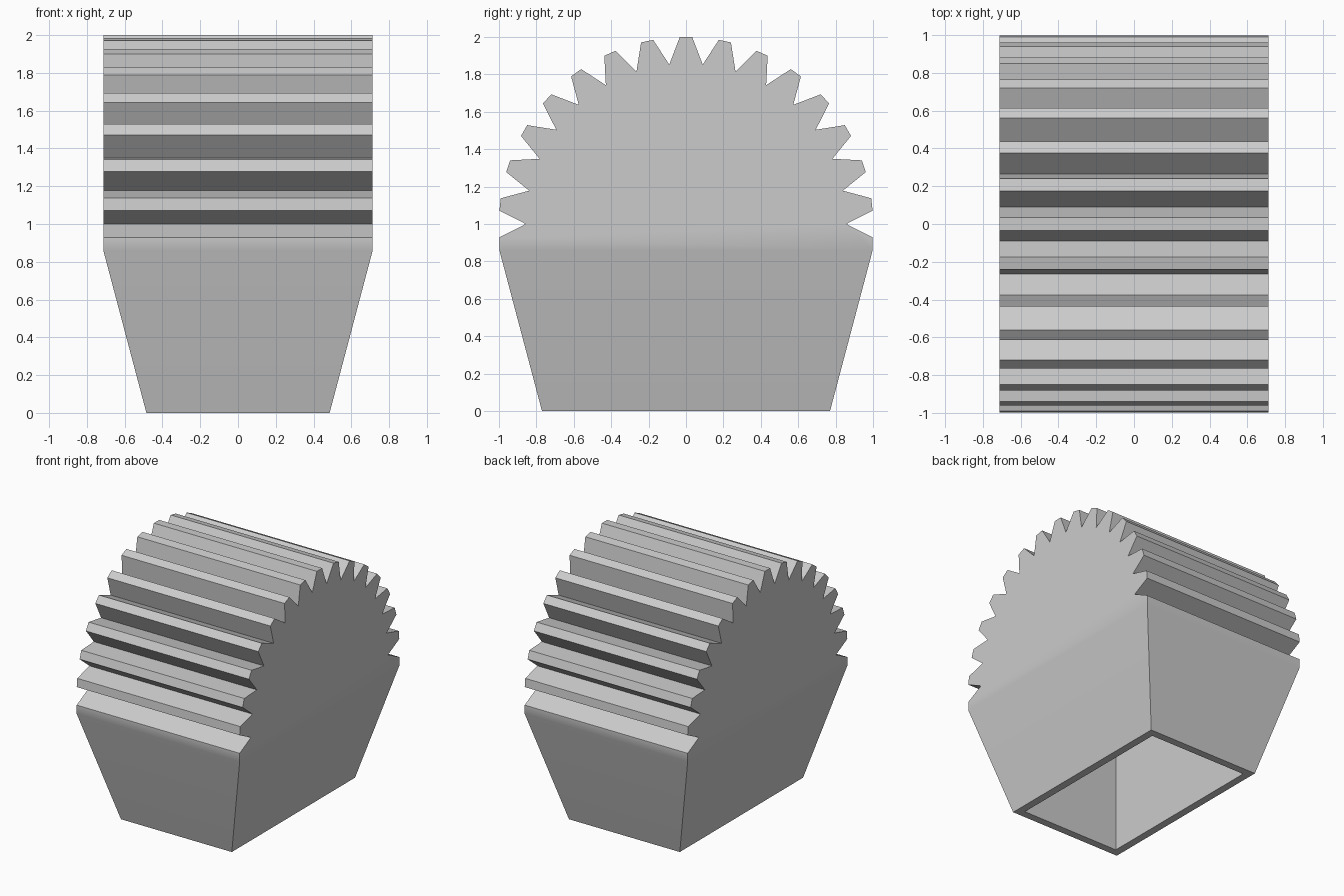
import bpy, bmesh
from math import sin, cos, radians

cube = bpy.data.objects.get("Cube")
if cube:
    bpy.data.objects.remove(cube, do_unlink=True)

HALF_W, SHOULDER_Y, SHOULDER_Z = 0.713, 0.998, 0.86   # top of the tapered base
FOOT_X, FOOT_Y, WALL = 0.485, 0.77, 0.06              # foot and its rim
CENTRE_Z, TIP_R, ROOT_R = 1.0, 1.0, 0.857             # toothed crown
STEP, TIP_HALF = 12, 1.9                              # degrees
CAVITY_TOP = 1.0

grey = bpy.data.materials.new("plain grey")
grey.use_nodes = True
colour = (0.6, 0.6, 0.6, 1)
grey.diffuse_color = colour
grey.node_tree.nodes["Principled BSDF"].inputs["Base Color"].default_value = colour


def polar(radius, degrees):
    a = radians(degrees)
    return radius * sin(a), CENTRE_Z + radius * cos(a)


# Toothed arc from the valley at -90 degrees to the valley at +90 degrees
arc = [polar(ROOT_R, -90)]
for i in range(-7, 8):
    mid = i * STEP
    arc += [polar(TIP_R, mid - TIP_HALF), polar(TIP_R, mid + TIP_HALF),
            polar(ROOT_R, mid + STEP / 2)]

# Half teeth that run down into the shoulders
lip_y, lip_z = polar(TIP_R, 90 + STEP / 2 - TIP_HALF)
right_lip = [(lip_y, lip_z), (SHOULDER_Y, SHOULDER_Z)]
left_lip = [(-y, z) for y, z in reversed(right_lip)]
outline = arc + right_lip + left_lip

bm = bmesh.new()
sides = [[bm.verts.new((x, y, z)) for y, z in outline] for x in (-HALF_W, HALF_W)]
n, last = len(outline), len(arc) - 1
for ring in sides:
    bm.faces.new(ring[:last + 1])                    # toothed end face
    bm.faces.new([ring[0]] + ring[last:])            # strip down to the shoulders
for i in range(n):
    if i != last + 2:                                # leave the underside open
        j = (i + 1) % n
        bm.faces.new((sides[0][i], sides[0][j], sides[1][j], sides[1][i]))


def rectangle(hx, hy, z):
    return [bm.verts.new((sx * hx, sy * hy, z))
            for sx, sy in ((-1, -1), (1, -1), (1, 1), (-1, 1))]


# Tapered base, foot rim and open cavity
a, b = last + 2, last + 3
loops = [[sides[0][b], sides[1][b], sides[1][a], sides[0][a]],
         rectangle(FOOT_X, FOOT_Y, 0),
         rectangle(FOOT_X - WALL, FOOT_Y - WALL, 0),
         rectangle(FOOT_X - WALL, FOOT_Y - WALL, CAVITY_TOP)]
for upper, lower in zip(loops, loops[1:]):
    for i in range(4):
        j = (i + 1) % 4
        bm.faces.new((upper[i], upper[j], lower[j], lower[i]))
bm.faces.new(loops[-1])
bmesh.ops.recalc_face_normals(bm, faces=bm.faces)

mesh = bpy.data.meshes.new("toothed_cup")
bm.to_mesh(mesh)
bm.free()
mesh.materials.append(grey)
cup = bpy.data.objects.new("toothed_cup", mesh)
bpy.context.collection.objects.link(cup)

# Soft shoulder, crisp teeth
bpy.context.view_layer.objects.active = cup
cup.select_set(True)
bpy.ops.object.shade_smooth_by_angle(angle=radians(20))
weighted = cup.modifiers.new("soft shoulder", 'WEIGHTED_NORMAL')
weighted.keep_sharp = True
